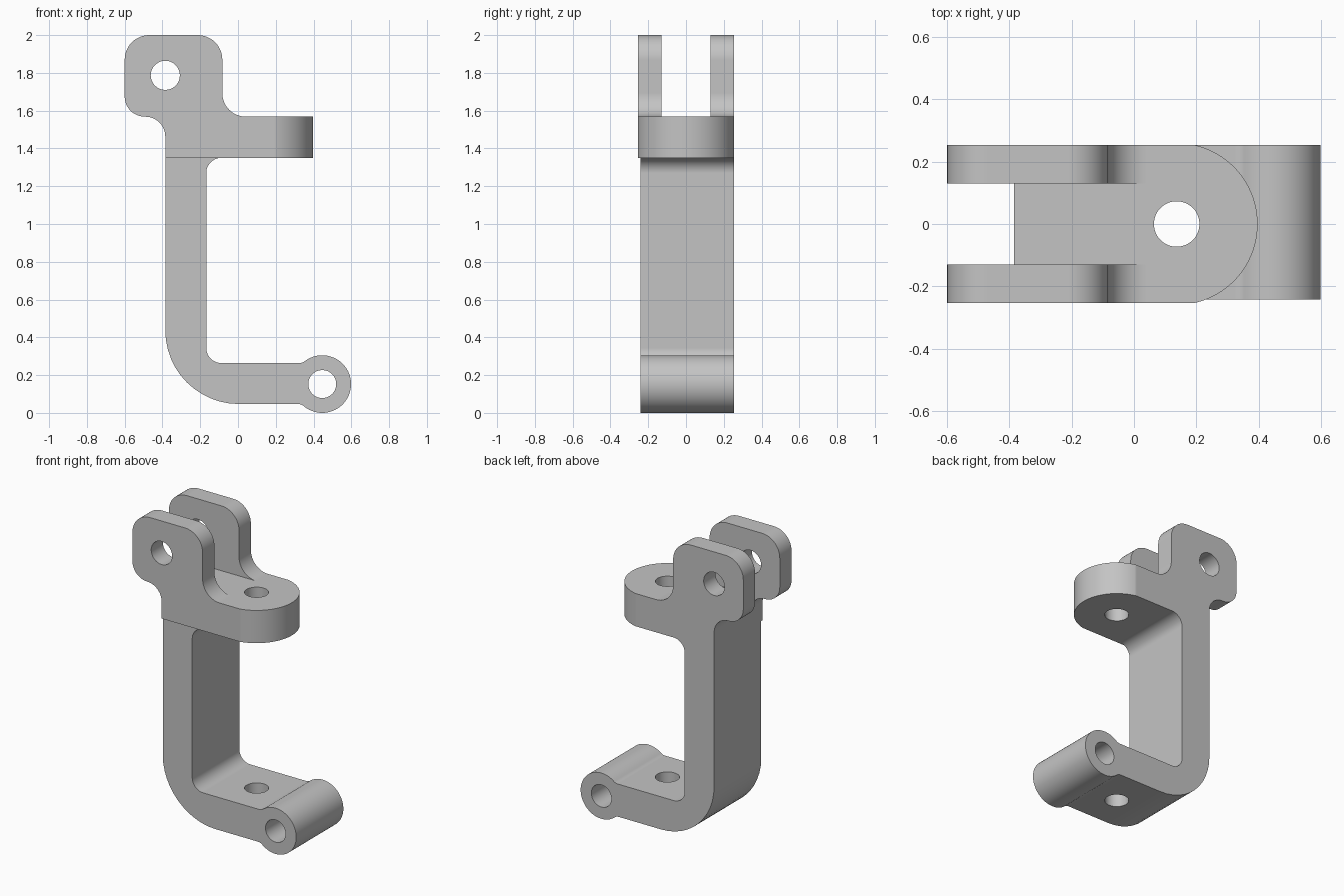
import bpy, bmesh
from math import cos, sin, tan, radians, pi
from mathutils import Vector

cube = bpy.data.objects.get("Cube")
if cube:
    bpy.data.objects.remove(cube, do_unlink=True)

GREY = (0.55, 0.55, 0.55, 1)
metal = bpy.data.materials.new("plain_grey_metal")
metal.use_nodes = True
metal.diffuse_color = GREY
metal.node_tree.nodes["Principled BSDF"].inputs["Base Color"].default_value = GREY


def arc(cx, cy, r, start, end, steps=48):
    angles = [radians(start + (end - start) * i / steps) for i in range(steps + 1)]
    return [(cx + r * cos(a), cy + r * sin(a)) for a in angles]


def rounded(corners, steps=12):
    """Replace every (x, y, radius) corner by a tangent arc; plain (x, y) points stay sharp."""
    out = []
    for i, corner in enumerate(corners):
        p = Vector(corner[:2])
        if len(corner) == 2:
            out.append(tuple(p))
            continue
        r = corner[2]
        a = (Vector(corners[i - 1][:2]) - p).normalized()
        b = (Vector(corners[(i + 1) % len(corners)][:2]) - p).normalized()
        half = a.angle(b) / 2
        centre = p + (a + b).normalized() * r / sin(half)
        v0 = p + a * r / tan(half) - centre
        v1 = p + b * r / tan(half) - centre
        sweep = pi - 2 * half
        for k in range(steps + 1):
            t = sweep * k / steps
            q = centre + (v0 * sin(sweep - t) + v1 * sin(t)) / sin(sweep)
            out.append(tuple(q))
    return out


def prism(name, outline, low, high, axis="y"):
    """Extrude an outline along y (outline in x, z) or along z (outline in x, y)."""
    bm = bmesh.new()
    place = (lambda u, v: (u, low, v)) if axis == "y" else (lambda u, v: (u, v, low))
    face = bm.faces.new([bm.verts.new(place(u, v)) for u, v in outline])
    depth = (0, high - low, 0) if axis == "y" else (0, 0, high - low)
    geom = bmesh.ops.extrude_face_region(bm, geom=[face])["geom"]
    moved = [g for g in geom if isinstance(g, bmesh.types.BMVert)]
    bmesh.ops.translate(bm, vec=depth, verts=moved)
    bmesh.ops.recalc_face_normals(bm, faces=bm.faces)
    mesh = bpy.data.meshes.new(name)
    bm.to_mesh(mesh)
    bm.free()
    mesh.materials.append(metal)
    obj = bpy.data.objects.new(name, mesh)
    bpy.context.collection.objects.link(obj)
    return obj


def select(obj):
    bpy.ops.object.select_all(action="DESELECT")
    obj.select_set(True)
    bpy.context.view_layer.objects.active = obj


def carve(obj, cutter, operation="DIFFERENCE"):
    cutter.hide_render = True
    mod = obj.modifiers.new("carve", "BOOLEAN")
    mod.operation, mod.solver, mod.object = operation, "EXACT", cutter
    select(obj)
    bpy.ops.object.modifier_apply(modifier=mod.name)
    bpy.data.objects.remove(cutter, do_unlink=True)


def hole(obj, u, v, r, axis):
    carve(obj, prism("hole_cutter", arc(u, v, r, 0, 360)[:-1], -1, 3, axis), "DIFFERENCE")


HALF = 0.254                     # half width of the bracket
LEFT, INNER = -0.385, -0.168     # faces of the upright
STEP, DECK = 1.35, 1.568         # underside and top of the upper plate
BOLT_X, BOLT_R = 0.137, 0.073

# Lower arm: upright, large bend, foot and hinge barrel
BARREL = (0.446, 0.1525, 0.1525)
arm_outline = rounded([
    (-0.08, STEP), (LEFT, STEP), (LEFT, 0.047, 0.39), (0.339, 0.047, 0.05),
    *arc(*BARREL, -128, 128), (0.339, 0.264, 0.05),
    (INNER, 0.264, 0.08), (INNER, STEP, 0.08)])
arm = prism("lower_arm", arm_outline, -0.242, HALF)
hole(arm, BARREL[0], BARREL[1], 0.074, "y")
hole(arm, BOLT_X, 0, BOLT_R, "z")

# Upper bracket: rounded ears flowing into the plate
bracket_outline = rounded([
    (LEFT, STEP), (LEFT, DECK, 0.105), (-0.6, DECK, 0.107), (-0.6, 2, 0.13),
    (-0.083, 2, 0.13), (-0.083, DECK, 0.125), (0.5, DECK), (0.5, STEP)])
bracket = prism("upper_bracket", bracket_outline, -HALF, HALF)

# Round the free end of the plate
plan = [(-1, -0.4), (BOLT_X, -0.4), *arc(BOLT_X, 0, 0.26, -90, 90), (BOLT_X, 0.4), (-1, 0.4)]
carve(bracket, prism("plate_end_shape", plan, 1, 3, "z"), "INTERSECT")

# Slot between the ears
slot = [(-0.8, 1.2), (LEFT, 1.2), (LEFT, DECK), (0.05, DECK), (0.05, 2.2), (-0.8, 2.2)]
carve(bracket, prism("slot_cutter", slot, -0.13, 0.13))
hole(bracket, LEFT, 1.787, 0.077, "y")
hole(bracket, BOLT_X, 0, BOLT_R, "z")

# Smooth the fillets, keep flat faces flat
for part in (arm, bracket):
    select(part)
    bpy.ops.object.shade_smooth_by_angle(angle=radians(30))
    weighted = part.modifiers.new("flat_faces", "WEIGHTED_NORMAL")
    weighted.keep_sharp = True
